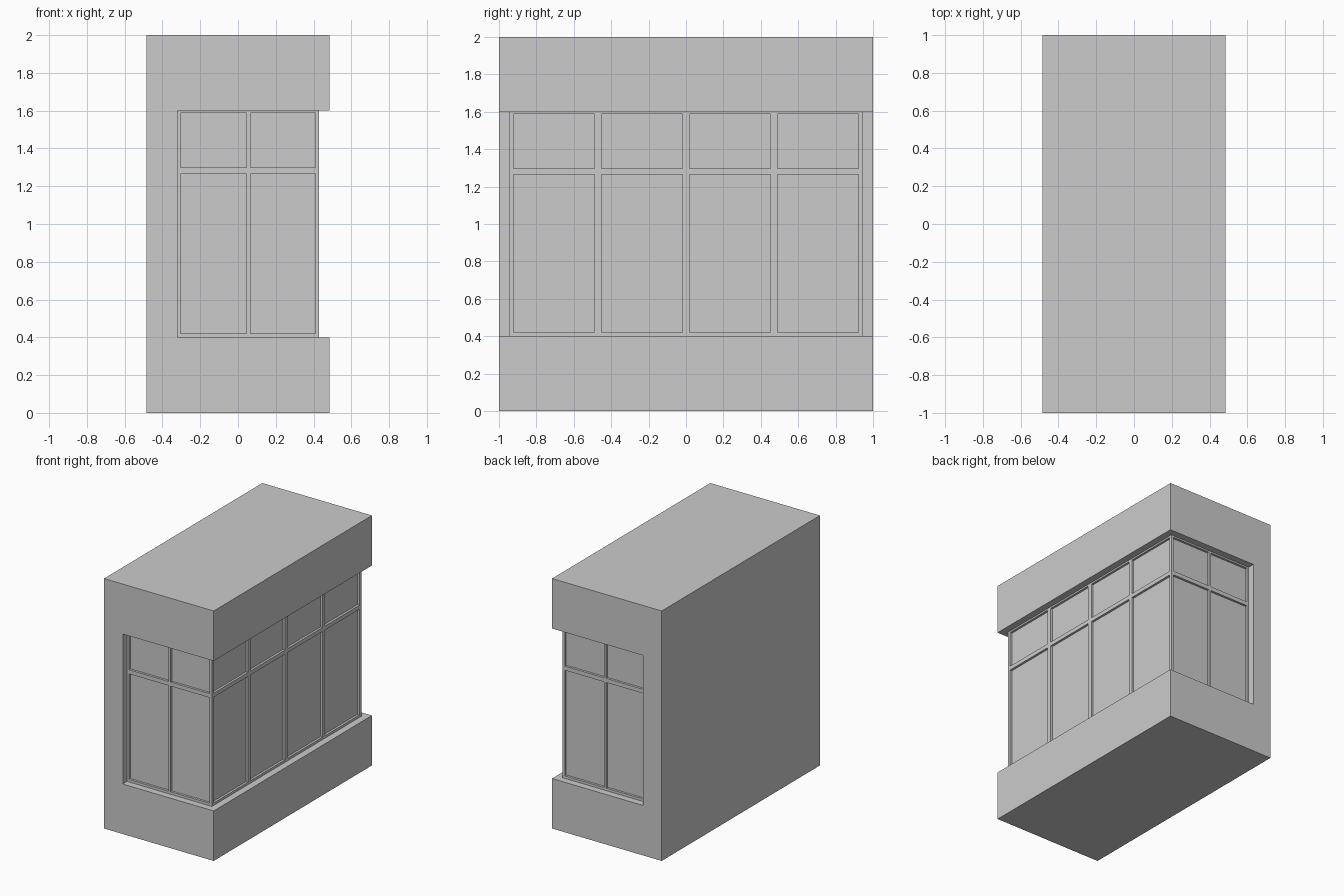
import bpy

if "Cube" in bpy.data.objects:
    bpy.data.objects.remove(bpy.data.objects["Cube"])

X, WALL, FX, FY = 0.485, -0.32, 0.43, 0.945   # block half width, jamb, frame planes
Z0, Z1 = 0.40, 1.60                           # window band
DEPTH = 0.018                                 # glass set back from frame


def box(name, lo, hi):
    bpy.ops.mesh.primitive_cube_add(size=1, location=[(a + b) / 2 for a, b in zip(lo, hi)])
    ob = bpy.context.object
    ob.name = name
    ob.scale = [b - a for a, b in zip(lo, hi)]
    bpy.ops.object.transform_apply(location=True, rotation=True, scale=True)
    return ob


def cut(target, cutters):
    """Join the cutters, subtract them from the target and remove them."""
    bpy.ops.object.select_all(action='DESELECT')
    for c in cutters:
        c.select_set(True)
    bpy.context.view_layer.objects.active = cutters[0]
    if len(cutters) > 1:
        bpy.ops.object.join()
    cutter = bpy.context.object
    mod = target.modifiers.new("cut", 'BOOLEAN')
    mod.operation = 'DIFFERENCE'
    mod.solver = 'EXACT'
    mod.object = cutter
    bpy.context.view_layer.objects.active = target
    bpy.ops.object.modifier_apply(modifier=mod.name)
    bpy.data.objects.remove(cutter)


# solid building block
body = box("corner_window_block", (-X, -1, 0), (X, 1, 2))

# recess for the window band on the right side, then front and back
cut(body, [box("side_recess", (FX, -1.2, Z0), (0.7, 1.2, Z1))])
for s in (-1, 1):
    y = sorted((s * FY, s * 1.2))
    cut(body, [box("end_recess", (WALL, y[0], Z0), (0.7, y[1], Z1))])

# panes sunk between the frame bars
rows = [(0.42, 1.265), (1.298, 1.587)]
side_columns = [(-0.923, -0.488), (-0.453, -0.018), (0.018, 0.453), (0.488, 0.923)]
end_columns = [(-0.304, 0.045), (0.066, 0.411)]
panes = []
for a, b in rows:
    for y0, y1 in side_columns:
        panes.append(box("side_pane", (FX - DEPTH, y0, a), (FX + 0.03, y1, b)))
    for x0, x1 in end_columns:
        for s in (-1, 1):
            y = sorted((s * (FY - DEPTH), s * (FY + 0.03)))
            panes.append(box("end_pane", (x0, y[0], a), (x1, y[1], b)))
cut(body, panes)
